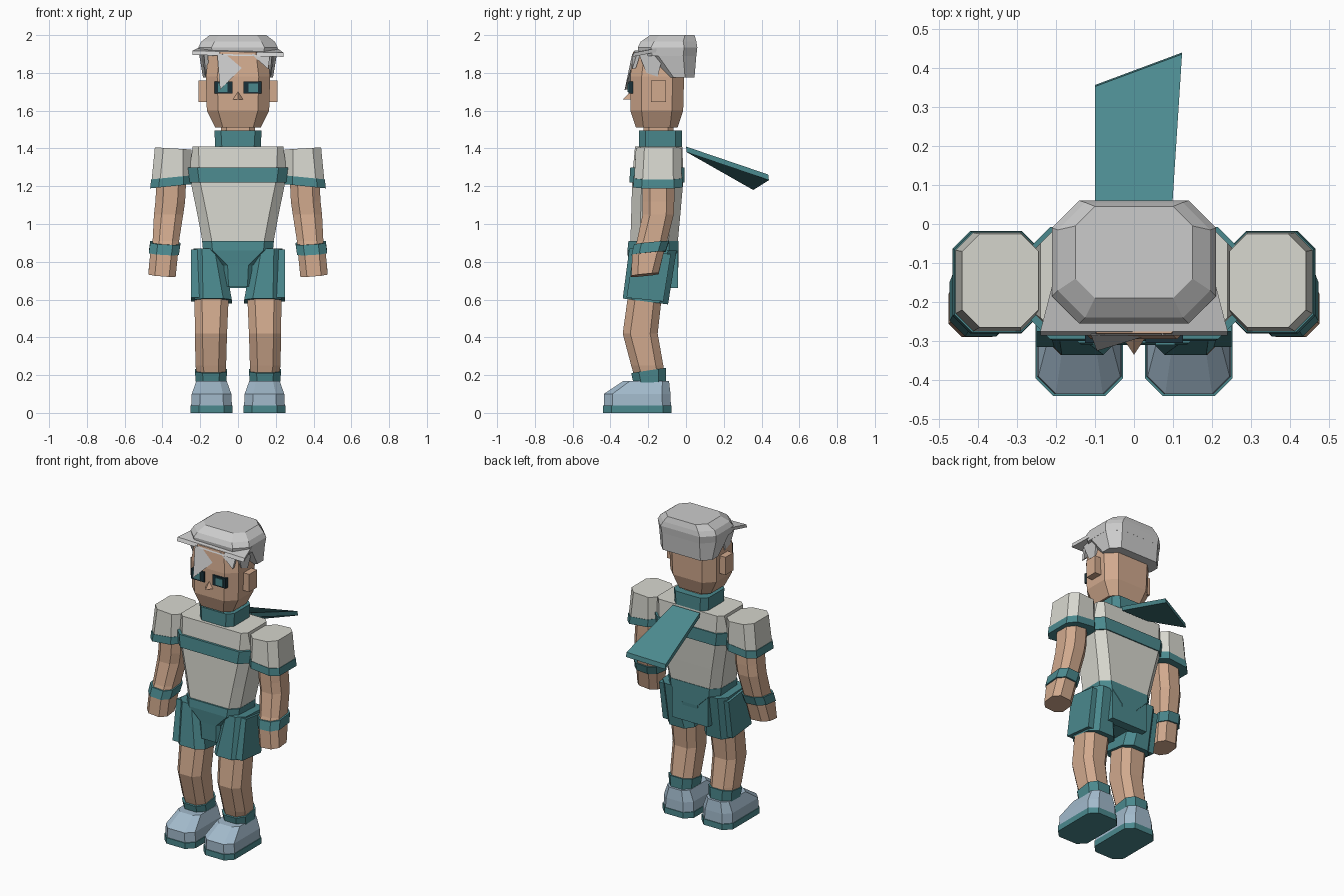
import bpy, bmesh
from mathutils import Vector


def material(name, r, g, b):
    m = bpy.data.materials.new(name)
    m.diffuse_color = (r, g, b, 1)
    return m


SKIN = material("skin", 0.64, 0.40, 0.27)
WHITE = material("off_white", 0.68, 0.68, 0.62)
HAIR = material("pale_hair", 0.66, 0.67, 0.68)
TEAL = material("teal", 0.07, 0.25, 0.27)
BLUE = material("shoe_blue", 0.36, 0.49, 0.60)
DARK = material("dark", 0.01, 0.03, 0.04)


def finish(name, bm, mat, mirror=False):
    bmesh.ops.recalc_face_normals(bm, faces=bm.faces)
    me = bpy.data.meshes.new(name)
    bm.to_mesh(me)
    bm.free()
    me.materials.append(mat)
    ob = bpy.data.objects.new(name, me)
    bpy.context.collection.objects.link(ob)
    if mirror:
        ob.modifiers.new("mirror", 'MIRROR').use_mirror_merge = False
    return ob


def loft(name, mat, rings, mirror=False):
    """Skin chamfered rectangles: (x0, x1, y0, y1, z, chamfer, slope_x, slope_y)."""
    bm = bmesh.new()
    loops = []
    for x0, x1, y0, y1, z, c, *slope in rings:
        sx, sy = slope or (0, 0)
        cx, cy = (x0 + x1) / 2, (y0 + y1) / 2
        pts = [(x0 + c, y0), (x1 - c, y0), (x1, y0 + c), (x1, y1 - c),
               (x1 - c, y1), (x0 + c, y1), (x0, y1 - c), (x0, y0 + c)]
        loops.append([bm.verts.new((x, y, z + sx * (x - cx) + sy * (y - cy))) for x, y in pts])
    for a, b in zip(loops, loops[1:]):
        for i in range(8):
            j = (i + 1) % 8
            bm.faces.new((a[i], a[j], b[j], b[i]))
    bm.faces.new(loops[0])
    bm.faces.new(loops[-1])
    return finish(name, bm, mat, mirror)


def slab(name, mat, pts, offset, mirror=False):
    """Solid sheet: polygon extruded along an offset."""
    bm = bmesh.new()
    f = bm.faces.new([bm.verts.new(p) for p in pts])
    new = bmesh.ops.extrude_face_region(bm, geom=[f], use_keep_orig=True)["geom"]
    bmesh.ops.translate(bm, vec=Vector(offset),
                        verts=[v for v in new if isinstance(v, bmesh.types.BMVert)])
    return finish(name, bm, mat, mirror)


def box(name, mat, x0, x1, y0, y1, z0, z1, mirror=False):
    return slab(name, mat, [(x0, y0, z0), (x1, y0, z0), (x1, y1, z0), (x0, y1, z0)],
                (0, 0, z1 - z0), mirror)


# Head and face
loft("head", SKIN, [(-.12, .12, -.265, -.045, 1.51, .04), (-.165, .165, -.295, -.015, 1.60, .06),
                    (-.17, .17, -.295, -.01, 1.78, .06), (-.155, .155, -.28, -.02, 1.91, .06)])
box("ear", SKIN, .15, .21, -.185, -.105, 1.645, 1.76, True)
box("eye_frame", DARK, .03, .125, -.305, -.28, 1.69, 1.755, True)
box("iris", TEAL, .055, .105, -.31, -.28, 1.70, 1.745, True)
bm = bmesh.new()
nose = [bm.verts.new(p) for p in [(0, -.29, 1.705), (-.03, -.29, 1.66), (.03, -.29, 1.66), (0, -.335, 1.66)]]
for tri in [(0, 1, 3), (0, 3, 2), (1, 2, 3), (0, 2, 1)]:
    bm.faces.new([nose[i] for i in tri])
finish("nose", bm, SKIN)

# Hair: crown, back and fringe
loft("hair_crown", HAIR, [(-.205, .205, -.25, .055, 1.89, .07), (-.21, .21, -.255, .06, 1.935, .07),
                          (-.195, .195, -.24, .055, 1.965, .07), (-.15, .15, -.19, .045, 2.0, .05)])
loft("hair_back", HAIR, [(-.185, .185, -.115, .045, 1.775, .05), (-.205, .205, -.22, .055, 1.895, .07)])
slab("hair_brim", HAIR, [(-.24, -.285, 1.895), (.24, -.285, 1.885), (.2, -.13, 1.915), (-.2, -.13, 1.915)],
     (0, .01, .022))
slab("hair_fringe", HAIR, [(-.11, -.285, 1.90), (.085, -.27, 1.89), (-.095, -.325, 1.71)], (0, .025, .005))
slab("side_fringe", HAIR, [(.07, -.285, 1.90), (.17, -.26, 1.90), (.16, -.285, 1.82)], (0, .02, .005))
slab("temple_hair", HAIR, [(.18, -.25, 1.90), (.19, -.12, 1.90), (.175, -.15, 1.78), (.172, -.21, 1.80)],
     (-.02, 0, 0), True)

# Neck and scarf
loft("neck", SKIN, [(-.09, .09, -.225, -.065, 1.42, .03), (-.09, .09, -.225, -.065, 1.54, .03)])
loft("scarf_wrap", TEAL, [(-.12, .12, -.25, -.02, 1.40, .035), (-.125, .125, -.25, -.02, 1.495, .035)])
slab("scarf_tail", TEAL, [(-.10, .0, 1.41), (.095, .0, 1.41), (.123, .435, 1.262), (-.10, .352, 1.21)],
     (0, .004, -.03))

# Torso
loft("shirt", WHITE, [(-.185, .185, -.295, -.045, .89, .05), (-.215, .215, -.29, -.03, 1.05, .05),
                      (-.25, .25, -.285, -.015, 1.22, .05), (-.255, .255, -.28, -.015, 1.30, .05),
                      (-.24, .24, -.27, -.02, 1.41, .03)])
loft("chest_band", TEAL, [(-.255, .255, -.30, -.008, 1.22, .05), (-.265, .265, -.295, -.008, 1.30, .05)])

# Sleeves and arms
loft("sleeve", WHITE, [(.245, .458, -.275, -.022, 1.235, .045, -.1, 0),
                       (.245, .44, -.265, -.025, 1.40, .045, .06, 0)], True)
loft("sleeve_cuff", TEAL, [(.243, .465, -.28, -.018, 1.20, .045, -.1, 0),
                           (.243, .46, -.277, -.02, 1.247, .045, -.1, 0)], True)
loft("arm", SKIN, [(.33, .475, -.29, -.145, .73, .035, .08, .1), (.318, .465, -.285, -.12, .84, .035),
                   (.312, .452, -.26, -.10, .91, .035), (.29, .445, -.23, -.065, 1.05, .04),
                   (.28, .437, -.23, -.062, 1.12, .04), (.275, .432, -.23, -.062, 1.22, .04)], True)
loft("wristband", TEAL, [(.313, .472, -.288, -.108, .845, .04, .06, .1),
                         (.305, .465, -.275, -.09, .90, .04, .06, .1)], True)

# Shorts
loft("shorts_hips", TEAL, [(-.07, .07, -.30, -.05, .67, .02), (-.075, .075, -.305, -.04, .78, .02),
                           (-.185, .185, -.31, -.04, .86, .05), (-.19, .19, -.305, -.04, .91, .05)])
box("seat_panel", TEAL, -.13, .13, -.10, -.042, .66, .90)
loft("shorts_leg", TEAL, [(.033, .23, -.335, -.095, .59, .045, 0, -.13),
                          (.08, .235, -.30, -.05, .865, .045, 0, -.05)], True)
slab("shorts_pocket", TEAL, [(.25, -.315, .61), (.25, -.12, .59), (.25, -.08, .84), (.25, -.275, .865)],
     (-.045, 0, 0), True)

# Legs, socks and shoes
loft("leg", SKIN, [(.065, .218, -.275, -.11, .20, .04), (.063, .225, -.29, -.12, .25, .04),
                   (.058, .228, -.335, -.15, .42, .04), (.05, .23, -.31, -.13, .60, .04),
                   (.06, .22, -.29, -.11, .66, .04)], True)
loft("sock", TEAL, [(.063, .222, -.275, -.105, .15, .04, 0, .1),
                    (.058, .228, -.29, -.105, .225, .04, 0, .15)], True)
loft("shoe", BLUE, [(.032, .248, -.435, -.08, .035, .045), (.035, .245, -.435, -.082, .10, .045),
                    (.06, .22, -.33, -.09, .17, .035)], True)
loft("shoe_sole", TEAL, [(.028, .252, -.44, -.076, 0, .045), (.028, .252, -.44, -.076, .038, .045)], True)
